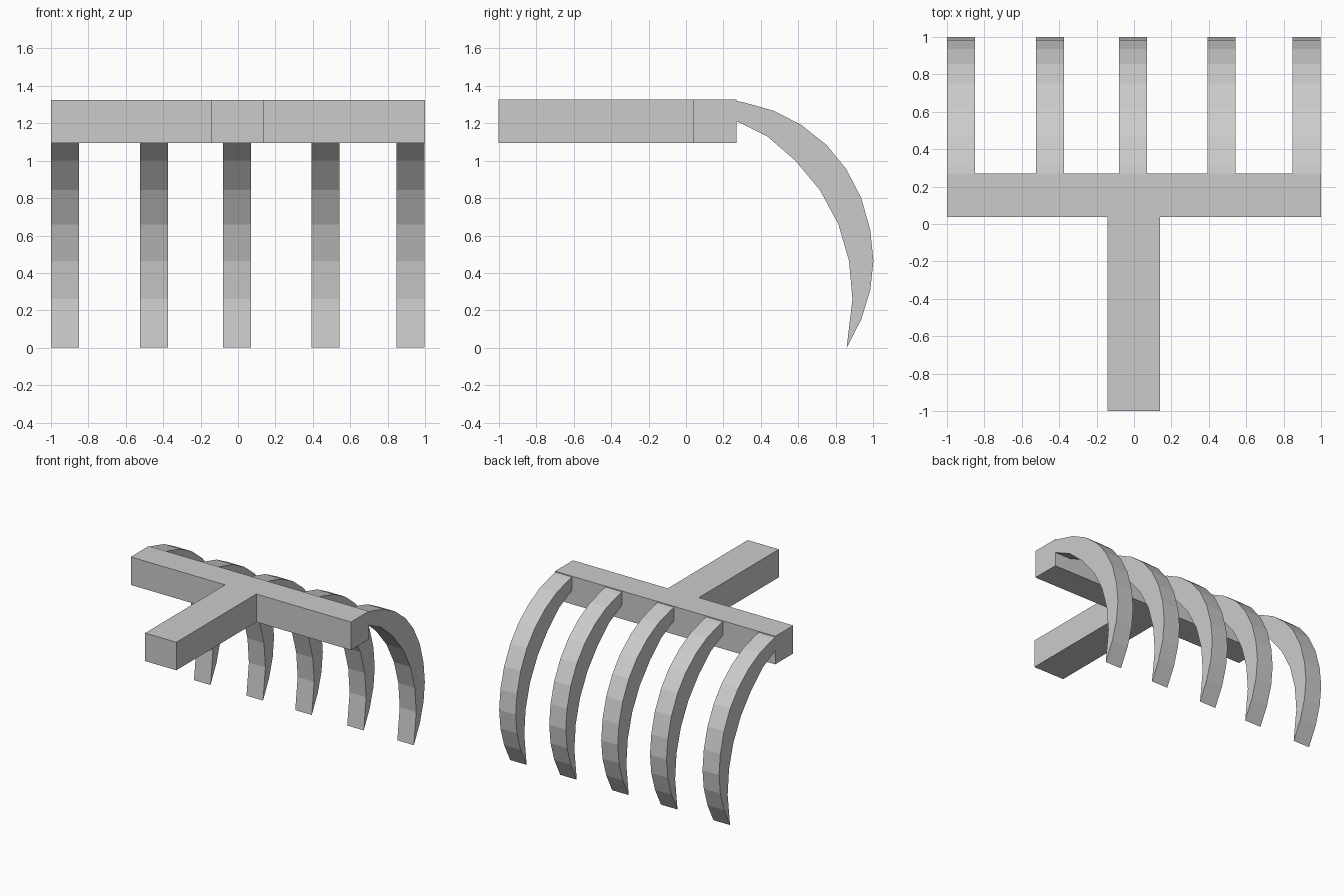
import bpy, bmesh
from mathutils import Vector

if "Cube" in bpy.data.objects:
    bpy.data.objects.remove(bpy.data.objects["Cube"])


def extrude_profile(name, points, offset):
    """Make a closed flat-faced solid by extruding a planar outline."""
    bm = bmesh.new()
    face = bm.faces.new([bm.verts.new(p) for p in points])
    ext = bmesh.ops.extrude_face_region(bm, geom=[face], use_keep_orig=True)
    moved = [g for g in ext["geom"] if isinstance(g, bmesh.types.BMVert)]
    bmesh.ops.translate(bm, verts=moved, vec=Vector(offset))
    bmesh.ops.recalc_face_normals(bm, faces=bm.faces)
    mesh = bpy.data.meshes.new(name)
    bm.to_mesh(mesh)
    bm.free()
    obj = bpy.data.objects.new(name, mesh)
    bpy.context.collection.objects.link(obj)
    return obj


# T-shaped handle and crossbar, one solid
Z0, Z1 = 1.095, 1.325
t_outline = [(-0.143, -1), (0.14, -1), (0.14, 0.037), (1, 0.037),
             (1, 0.27), (-1, 0.27), (-1, 0.037), (-0.143, 0.037)]
extrude_profile("handle_and_crossbar", [(x, y, Z0) for x, y in t_outline],
                (0, 0, Z1 - Z0))

# Curved tines: outer arc down to the tip, then inner arc back up (y, z)
outer = [(0.27, 1.318), (0.31, 1.31), (0.47, 1.265), (0.615, 1.19),
         (0.75, 1.083), (0.855, 0.955), (0.935, 0.80), (0.983, 0.63),
         (1.0, 0.465), (0.983, 0.307), (0.935, 0.152), (0.857, 0.0)]
inner = [(0.888, 0.26), (0.87, 0.465), (0.813, 0.66), (0.715, 0.842),
         (0.583, 1.0), (0.433, 1.13), (0.27, 1.21)]
WIDTH = 0.15
for i, x in enumerate((-1.0, -0.523, -0.08, 0.392, 0.847)):
    extrude_profile(f"tine_{i + 1}", [(x, y, z) for y, z in outer + inner],
                    (WIDTH, 0, 0))
